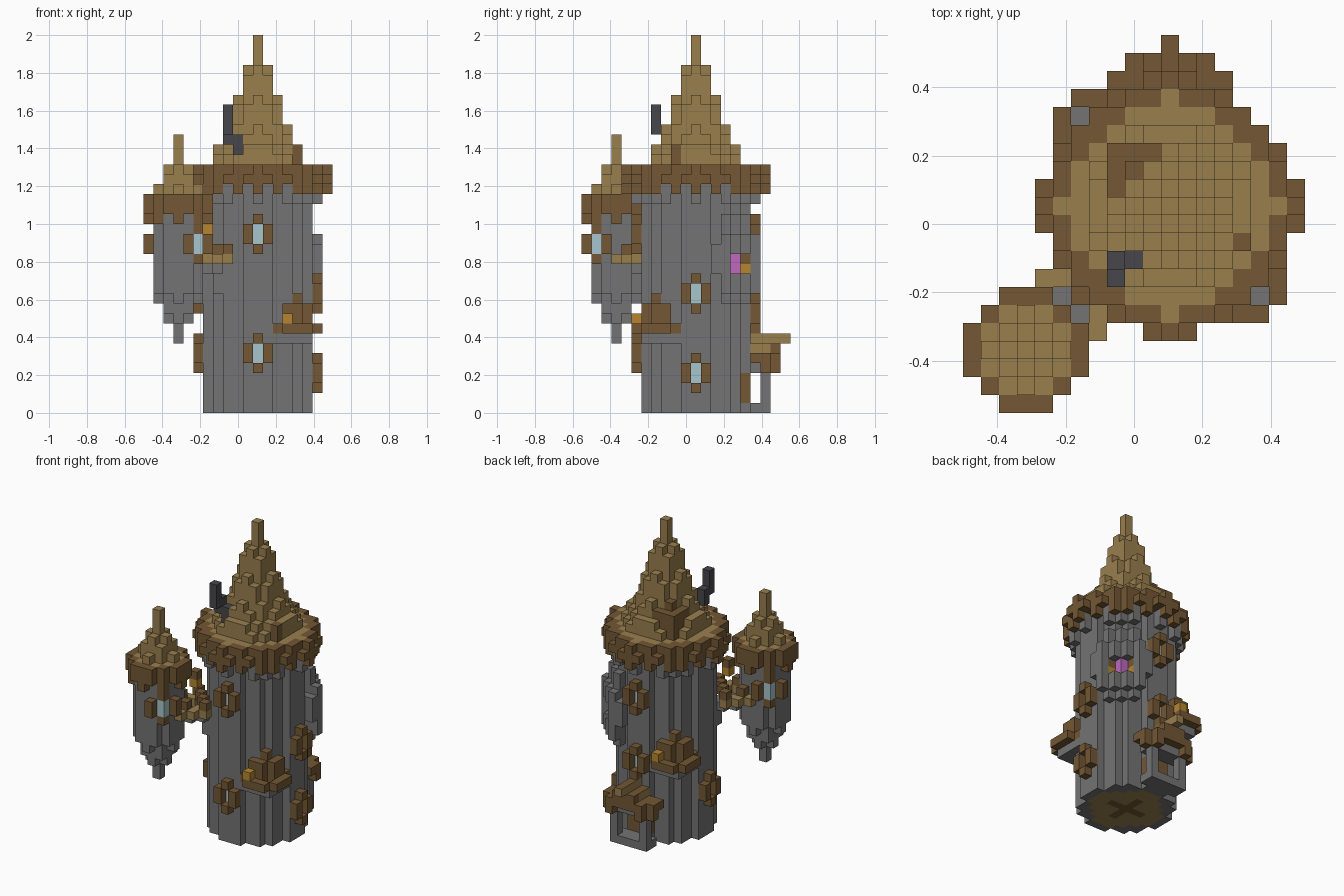
import bpy
import bmesh
from mathutils import Vector

if "Cube" in bpy.data.objects:
    bpy.data.objects.remove(bpy.data.objects["Cube"], do_unlink=True)

V = 2 / 38  # block size
PALETTE = {
    "stone grey": (115, 115, 115), "dark wood": (115, 88, 55),
    "tan thatch": (152, 126, 79), "window glass": (166, 196, 205),
    "lamp orange": (180, 132, 51), "crystal purple": (189, 104, 189),
    "chimney iron": (72, 72, 77),
}
STONE, WOOD, THATCH, GLASS, LAMP, CRYSTAL, IRON = range(len(PALETTE))
materials = []
for name, rgb in PALETTE.items():
    col = [(c / 255) ** 2.2 for c in rgb] + [1]
    m = bpy.data.materials.new(name)
    m.use_nodes = True
    m.diffuse_color = col
    m.node_tree.nodes["Principled BSDF"].inputs["Base Color"].default_value = col
    materials.append(m)

grid = {}  # block -> (part name, colour), measured from the tower axis


def put(part, colour, cells, levels):
    for x, y in cells:
        for z in levels:
            grid[x, y, z] = (part, colour)


def carve(cells, levels):
    for x, y in cells:
        for z in levels:
            grid.pop((x, y, z), None)


def disc(r2, cx=0, cy=0, inner=-1):
    n = range(-8, 9)
    return [(cx + x, cy + y) for x in n for y in n if inner < x * x + y * y <= r2]


def box(x0, x1, y0, y1):
    return [(x, y) for x in range(x0, x1 + 1) for y in range(y0, y1 + 1)]


def stack(part, colour, steps, cx=0, cy=0):
    """Stacked discs: (first level, last level, squared radius)."""
    for a, b, r2 in steps:
        put(part, colour, disc(r2, cx, cy), range(a, b + 1))


def every_other(cells, cx=0, cy=0):
    """Alternate blocks along a ring, starting from the four axes."""
    return [c for c in cells if min(abs(c[0] - cx), abs(c[1] - cy)) % 2 == 0]


# Main tower with wooden floor
WALL = disc(26)
put("tower_wall", STONE, WALL, range(24))
put("tower_floor", THATCH, disc(17), [0])
put("tower_floor", WOOD, [c for c in disc(4) if c[0] * c[1] == 0], [0])

# Corbels and crenellated eaves
eaves = [c for c in disc(50, inner=26) if abs(c[0]) + abs(c[1]) < 10]
outer = [c for c in eaves if c not in disc(39)]
put("corbels", STONE, [c for c in disc(36, inner=31)], [21, 22])
put("tower_eaves", WOOD, every_other(outer), [22, 24])
put("tower_eaves", WOOD, eaves, [23])
put("tower_eaves", WOOD, disc(39, inner=26), [24])

# Stepped main roof
put("tower_roof", THATCH, disc(29) + [(6, 0), (-6, 0), (0, 6), (0, -6)], [24])
stack("tower_roof", THATCH, [(25, 25, 20), (26, 26, 17), (27, 27, 10), (28, 28, 9),
                             (29, 30, 5), (31, 31, 4), (32, 33, 2), (34, 34, 1), (35, 37, 0)])
put("roof_patch", WOOD, [(4, -2)], [25, 26])
put("roof_patch", WOOD, [(-3, 1), (-3, 2), (-3, 3), (-2, 3), (-1, 3)], [25, 26, 27])
put("roof_patch", WOOD, [(-2, 2)], [28])

# Bent chimney
put("chimney", IRON, [(-2, -3)], [26, 27])
put("chimney", IRON, [(-3, -3)], [27, 28])
put("chimney", IRON, [(-3, -4)], [28, 29, 30])


def window(part, n, k):
    """Shuttered window on the tower wall facing n, lowest frame block at level k."""
    nx, ny = n
    mid = [k + 1, k + 2]
    put(part, GLASS, [(5 * nx, 5 * ny)], mid)
    put(part, WOOD, [(6 * nx - ny, 6 * ny + nx), (6 * nx + ny, 6 * ny - nx)], mid)
    put(part, WOOD, [(6 * nx, 6 * ny)], [k, k + 3])


window("front_upper_window", (0, -1), 16)
window("front_lower_window", (0, -1), 4)
window("left_upper_window", (1, 0), 10)
window("left_lower_window", (1, 0), 2)
window("back_upper_window", (0, 1), 16)
window("back_lower_window", (0, 1), 8)
window("right_window", (-1, 0), 4)


def balcony(part, s, k):
    """Round corner balcony with railing, hooded door and lamp."""
    cx, cy = 4 * s, -4 * s
    outside = [c for c in disc(5, cx, cy) if c not in WALL]
    put(part, STONE, [c for c in outside if max(abs(c[0]), abs(c[1])) < 6], [k])
    put(part, WOOD, [c for c in outside if c in disc(5, cx, cy, 2)], [k + 1])
    put(part, WOOD, [(5 * s, cy), (cx, -5 * s), (5 * s, -3 * s), (3 * s, -5 * s)],
        range(k + 1, k + 4))
    put(part, WOOD, [(cx, cy)], range(k + 1, k + 5))
    put(part, LAMP, [(3 * s, -6 * s)], [k + 2])


balcony("front_balcony", 1, 7)
balcony("back_balcony", -1, 9)

# Corner bay with crystal niche
core = [(5, 3), (4, 4), (3, 5)]
mouth = [(5, 4), (4, 5)]
put("corner_bay", STONE, core, range(11, 20))
put("corner_bay", STONE, mouth + [(6, 3), (3, 6)], range(12, 18))
put("corner_bay", STONE, [(6, 2), (2, 6), (5, 2), (2, 5)], range(14, 17))
carve(mouth, [14, 15])
put("niche_crystal", CRYSTAL, [(4, 4)], [14, 15])
put("niche_lamps", LAMP, [(3, 5), (5, 3)], [14])
put("niche_lamps", WOOD, [(3, 5), (5, 3)], [15])

# Back porch: sill, posts, lintel, gabled roof, door
put("porch", STONE, box(-2, 2, 6, 7), [0, 4])
put("porch", STONE, [(-2, 7), (2, 7)], range(1, 4))
put("porch_door", WOOD, box(-1, 1, 5, 5), range(1, 4))
put("porch_roof", WOOD, box(-3, 3, 6, 7) + box(-2, 2, 8, 8), [5])
put("porch_roof", WOOD, [(-2, 8), (2, 8), (-3, 7), (3, 7)], [4])
put("porch_roof", THATCH, box(-1, 1, 6, 7), [6])
put("porch_roof", WOOD, box(-1, 1, 8, 8), [6])
put("porch_roof", THATCH, box(0, 0, 6, 9), [7])

# Hanging side turret
T = -8
stack("turret_wall", STONE, [(7, 8, 0), (9, 9, 1), (10, 10, 2), (11, 11, 4), (12, 20, 5)], T, T)
rim = disc(10, T, T, 5)
put("turret_eaves", WOOD, every_other(rim, T, T), [19])
put("turret_eaves", WOOD, rim, [20, 21])
stack("turret_roof", THATCH, [(21, 21, 5), (22, 22, 4), (23, 23, 2), (24, 24, 1), (25, 27, 0)], T, T)
for s in (1, -1):
    cx, cy = T + 2 * s, T - 2 * s
    put("turret_window", GLASS, [(cx, cy)], [16, 17])
    put("turret_window", WOOD, [(cx, cy)], [15, 18])
    put("turret_window", WOOD, [(cx - s, cy - s), (cx + s, cy + s)], [16, 17])

# Footbridge with railings, support and hanging lamp
deck = [(x, y) for x, y in box(-7, -4, -7, -4) if abs(x - y) < 2]
put("bridge", STONE, deck, [14])
put("bridge", STONE, [(-4, -4)], [12, 13])
rails = [(-5, -8), (-5, -7), (-4, -7), (-4, -6), (-3, -6)]
posts = [(-5, -7), (-3, -6), (-4, -5)]
put("bridge_rail", THATCH, rails + [(y, x) for x, y in rails], [15])
put("bridge_rail", WOOD, posts + [(y, x) for x, y in posts], [16])
put("bridge_lamp", LAMP, [(-5, -5)], [18])
put("bridge_lamp", WOOD, [(-5, -5)], [19])

# Turn the blocks into one shell per part, keeping only exposed faces
AXES = [Vector(a) for a in ((1, 0, 0), (0, 1, 0), (0, 0, 1))]
ORIGIN = Vector((2, 1, 0.5))
for part in sorted({p for p, _ in grid.values()}):
    bm = bmesh.new()
    verts = {}
    for cell, (owner, colour) in grid.items():
        if owner != part:
            continue
        for a in range(3):
            n, u, w = AXES[a], AXES[(a + 1) % 3], AXES[(a + 2) % 3]
            for s in (1, -1):
                if tuple(int(c) for c in Vector(cell) + n * s) in grid:
                    continue
                ring = []
                for p, q in ((-1, -1), (1, -1), (1, 1), (-1, 1))[::s]:
                    co = (Vector(cell) + ORIGIN + (n * s + u * p + w * q) / 2) * V
                    key = tuple(round(c, 4) for c in co)
                    if key not in verts:
                        verts[key] = bm.verts.new(co)
                    ring.append(verts[key])
                # Porch tops are boarded in dark wood
                top_board = part == "porch_roof" and a == 2 and s == 1
                bm.faces.new(ring).material_index = WOOD if top_board else colour
    mesh = bpy.data.meshes.new(part)
    bm.to_mesh(mesh)
    bm.free()
    for m in materials:
        mesh.materials.append(m)
    bpy.context.scene.collection.objects.link(bpy.data.objects.new(part, mesh))
